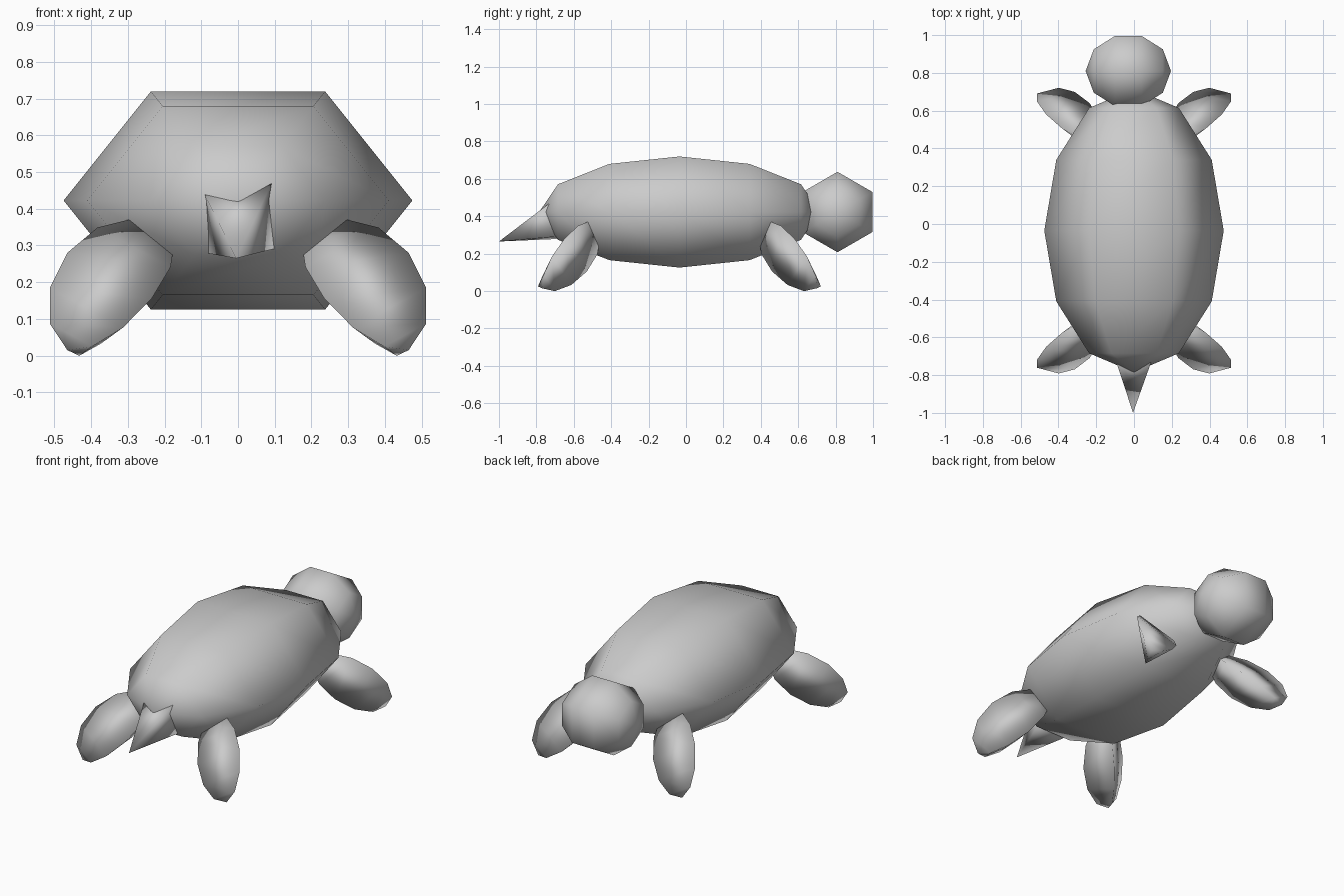
import bpy, bmesh
from math import sin, cos, pi
from mathutils import Vector

if "Cube" in bpy.data.objects:
    bpy.data.objects.remove(bpy.data.objects["Cube"])


def make(name, verts, faces):
    mesh = bpy.data.meshes.new(name)
    mesh.from_pydata([tuple(v) for v in verts], [], faces)
    bm = bmesh.new()
    bm.from_mesh(mesh)
    bmesh.ops.recalc_face_normals(bm, faces=bm.faces[:])
    for f in bm.faces:
        f.smooth = True
    bm.to_mesh(mesh)
    bm.free()
    obj = bpy.data.objects.new(name, mesh)
    bpy.context.collection.objects.link(obj)
    return obj


def ellipsoid(name, segs, rings, centre, ax, ay, pole, scale=(1, 1, 1)):
    """Low-poly UV ellipsoid spanned by three half-axis vectors."""
    c, ax, ay, pole, s = map(Vector, (centre, ax, ay, pole, scale))
    offs = [pole]
    for i in range(1, rings):
        t = pi * i / rings
        for j in range(segs):
            a = 2 * pi * j / segs
            offs.append(pole * cos(t) + (ax * cos(a) + ay * sin(a)) * sin(t))
    offs.append(-pole)
    last = len(offs) - 1
    faces = []
    for j in range(segs):
        k = (j + 1) % segs
        faces.append((0, 1 + j, 1 + k))
        for i in range(rings - 2):
            r, n = 1 + i * segs, 1 + (i + 1) * segs
            faces.append((r + j, n + j, n + k, r + k))
        r = 1 + (rings - 2) * segs
        faces.append((last, r + k, r + j))
    return make(name, [c + o * s for o in offs], faces)


# Body: hexagonal cross-section, long axis along y
ellipsoid("body", 6, 6, (0, -0.035, 0.4225),
          (0.475, 0, 0), (0, 0, 0.343), (0, 0.75, 0))

# Head: six-sided ball with its poles along x
ellipsoid("head", 6, 5, (-0.03, 0.81, 0.4225),
          (0, 0, 0.226), (0, 0.226, 0), (0.226, 0, 0))

# Legs: three-sided paddles splayed outwards, mirrored in x and y
for sx, side in ((1, "right"), (-1, "left")):
    for sy, end in ((1, "back"), (-1, "front")):
        ellipsoid(f"{end}_{side}_leg", 3, 6,
                  (sx * 0.335, -0.035 + sy * 0.595, 0.18),
                  (0.13, 0.02, 0.10), (-0.04, 0.104, 0.029),
                  (0.13, 0.14, -0.165), (sx, sy, 1))

# Tail: four-sided spike with its base sunk in the body
make("tail",
     [(-0.005, -1, 0.265), (-0.12, -0.65, 0.50), (0.12, -0.65, 0.53),
      (0.115, -0.65, 0.295), (-0.09, -0.65, 0.28)],
     [(0, 1, 2), (0, 2, 3), (0, 3, 4), (0, 4, 1), (4, 3, 2, 1)])
